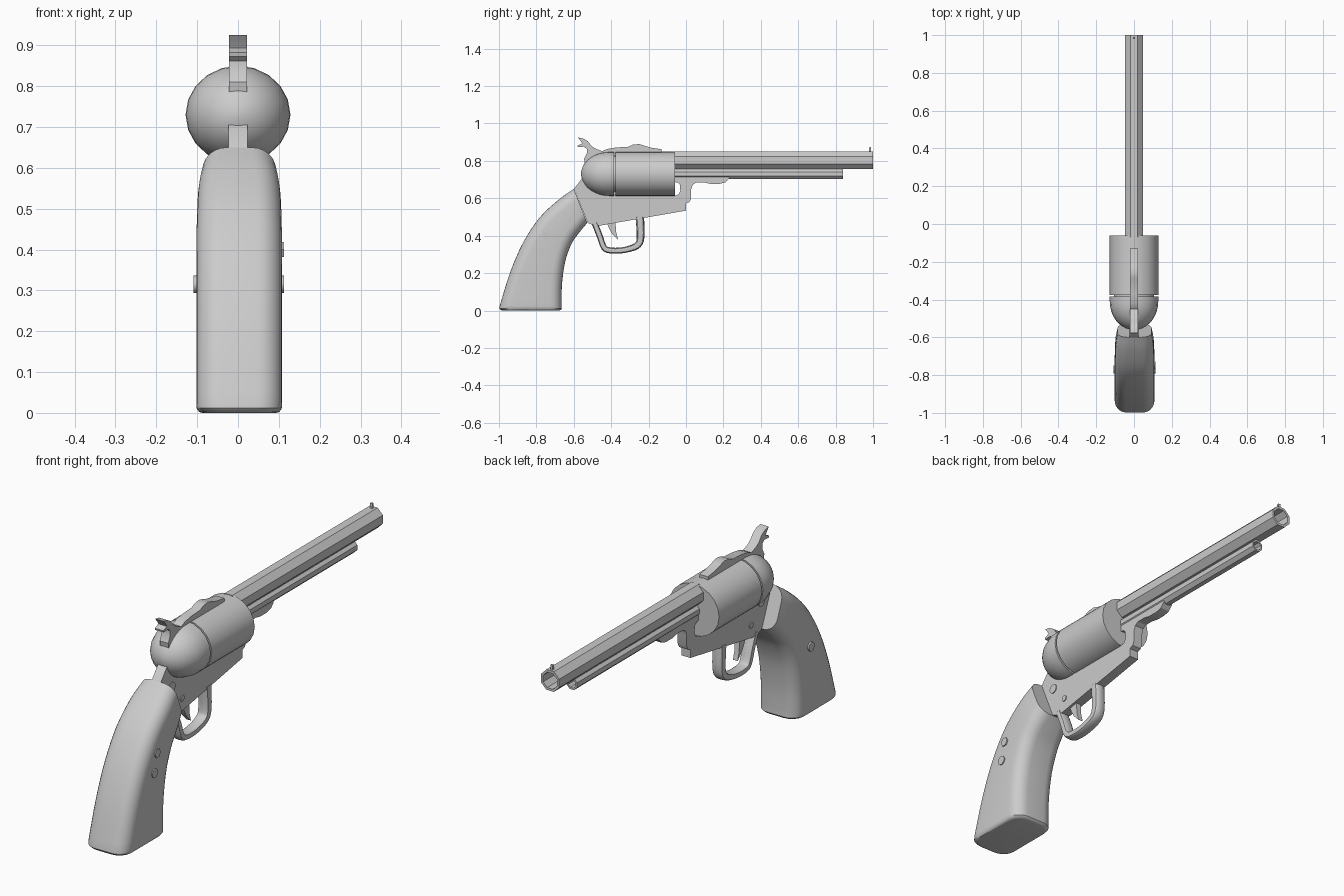
import bpy, bmesh, math
from mathutils import Vector

if "Cube" in bpy.data.objects:
    bpy.data.objects.remove(bpy.data.objects["Cube"])


def finish(name, bm, angle=None, bevel=0):
    bmesh.ops.recalc_face_normals(bm, faces=bm.faces[:])
    me = bpy.data.meshes.new(name)
    bm.to_mesh(me)
    bm.free()
    ob = bpy.data.objects.new(name, me)
    bpy.context.collection.objects.link(ob)
    if bevel:
        m = ob.modifiers.new("bevel", 'BEVEL')
        m.width, m.segments = bevel, 3
        m.limit_method, m.angle_limit = 'ANGLE', math.radians(50)
    if angle:
        bpy.ops.object.select_all(action='DESELECT')
        bpy.context.view_layer.objects.active = ob
        ob.select_set(True)
        bpy.ops.object.shade_smooth_by_angle(angle=math.radians(angle))
    return ob


def loft(rings, name, angle=None, cap=True, loop=False):
    bm = bmesh.new()
    vs = [[bm.verts.new(p) for p in r] for r in rings]
    pairs = list(zip(vs, vs[1:])) + ([(vs[-1], vs[0])] if loop else [])
    for a, b in pairs:
        for i in range(len(a)):
            j = (i + 1) % len(a)
            bm.faces.new((a[i], a[j], b[j], b[i]))
    if cap and not loop:
        bm.faces.new(vs[0])
        bm.faces.new(vs[-1])
    return finish(name, bm, angle)


def lathe_y(name, z, profile, n, sx=1.0, phase=0.0, angle=None, loop=False):
    """Turn (y, radius) points about an axis parallel to y."""
    rings = [[(r * sx * math.cos(phase + math.tau * i / n), y,
               z + r * math.sin(phase + math.tau * i / n)) for i in range(n)]
             for y, r in profile]
    return loft(rings, name, angle, loop=loop)


def plate(name, outline, half, angle=30, bevel=0):
    """Extrude a (y, z) outline symmetrically in x."""
    bm = bmesh.new()
    f = bm.faces.new([bm.verts.new((-half, y, z)) for y, z in outline])
    ext = bmesh.ops.extrude_face_region(bm, geom=[f])
    bmesh.ops.translate(bm, vec=(2 * half, 0, 0),
                        verts=[v for v in ext['geom'] if isinstance(v, bmesh.types.BMVert)])
    return finish(name, bm, angle, bevel)


def spline(pts, steps):
    """Catmull-Rom through tuples of any length."""
    p = [pts[0]] + list(pts) + [pts[-1]]
    out = []
    for k in range(1, len(p) - 2):
        for s in range(steps):
            t = s / steps
            out.append(tuple(0.5 * (2 * b + (c - a) * t + (2 * a - 5 * b + 4 * c - d) * t * t
                                    + (3 * b - a - 3 * c + d) * t ** 3)
                             for a, b, c, d in zip(*p[k - 1:k + 3])))
    return out + [tuple(pts[-1])]


def screw(name, x0, x1, y, z, r, n=12):
    rings = [[(x, y + r * math.cos(math.tau * i / n), z + r * math.sin(math.tau * i / n))
              for i in range(n)] for x in (x0, x1)]
    loft(rings, name, 40)


# octagonal hollow barrel and the loading tube below it
oct_r = 1 / math.cos(math.pi / 8)
for name, z, a, bore, end in (("barrel", 0.804, 0.047, 0.036, 1.0),
                              ("under_tube", 0.729, 0.027, 0.019, 0.84)):
    lathe_y(name, z, [(-0.07, a * oct_r), (end, a * oct_r), (end, bore * oct_r),
                      (-0.07, bore * oct_r)], 8, phase=math.pi / 8, loop=True)

# front sight
plate("front_sight", [(0.978, 0.845), (0.99, 0.845), (0.99, 0.873), (0.98, 0.873)], 0.006)

# cylinder drum and rounded recoil dome behind it
lathe_y("drum", 0.73, [(-0.376, 0.12), (-0.06, 0.12)], 20, sx=1.07, angle=35)
dome = [(-0.384, 0.12)] + [(-0.41 - 0.151 * math.sin(t), 0.12 * math.cos(t))
                           for t in [i * math.pi / 2 / 9 for i in range(9)]]
lathe_y("recoil_dome", 0.73, dome + [(-0.561, 0.006)], 20, sx=1.07, angle=35)
lathe_y("drum_axle", 0.73, [(-0.4, 0.1), (-0.36, 0.1)], 20, sx=1.07, angle=35)

# frame plate with front notch and lug
plate("frame", [(-0.6, 0.65), (-0.525, 0.468), (-0.50, 0.458), (-0.46, 0.454), (0.0, 0.534),
                (0.0, 0.572), (0.018, 0.58), (0.028, 0.6), (0.028, 0.65), (0.036, 0.673),
                (0.055, 0.684), (0.1, 0.684), (0.13, 0.677), (0.18, 0.677), (0.21, 0.685),
                (0.23, 0.705), (0.23, 0.74), (-0.065, 0.74), (-0.065, 0.687), (-0.045, 0.684),
                (-0.033, 0.672), (-0.03, 0.64), (-0.038, 0.622), (-0.056, 0.614),
                (-0.1, 0.614), (-0.3, 0.66), (-0.5, 0.73), (-0.556, 0.705)], 0.023)

# top strap with rear sight hump
plate("top_strap", [(-0.47, 0.83), (-0.45, 0.852), (-0.42, 0.864), (-0.37, 0.872), (-0.31, 0.875),
                    (-0.285, 0.887), (-0.25, 0.89), (-0.225, 0.882), (-0.19, 0.871),
                    (-0.13, 0.862), (-0.13, 0.83)], 0.022)

# hammer with forked spur
plate("hammer", [(-0.578, 0.925), (-0.55, 0.92), (-0.525, 0.905), (-0.505, 0.88), (-0.485, 0.866),
                 (-0.45, 0.852), (-0.45, 0.78), (-0.54, 0.78), (-0.545, 0.81), (-0.53, 0.84),
                 (-0.53, 0.862), (-0.545, 0.876), (-0.578, 0.873), (-0.58, 0.882),
                 (-0.555, 0.893), (-0.562, 0.905)], 0.022)

# trigger guard: rounded strip swept along a U path (y, z)
path = spline([(-0.49, 0.47), (-0.462, 0.40), (-0.44, 0.34), (-0.41, 0.322), (-0.34, 0.322),
               (-0.265, 0.345), (-0.243, 0.39), (-0.247, 0.50)], 4)
rings = []
for i, p in enumerate(path):
    a, b = Vector(path[max(i - 1, 0)]), Vector(path[min(i + 1, len(path) - 1)])
    t = (b - a).normalized()
    w = 0.016 + 0.007 * max(0, i / (len(path) - 1) - 0.6) / 0.4
    ring = []
    for k in range(12):
        c, s = math.cos(math.tau * k / 12), math.sin(math.tau * k / 12)
        u = math.copysign(abs(c) ** 0.6, c) * 0.027
        v = math.copysign(abs(s) ** 0.6, s) * w
        ring.append((u, p[0] - t.y * v, p[1] + t.x * v))
    rings.append(ring)
loft(rings, "trigger_guard", 40)

# trigger
plate("trigger", [(-0.43, 0.49), (-0.412, 0.44), (-0.395, 0.41), (-0.363, 0.378),
                  (-0.374, 0.42), (-0.378, 0.49)], 0.012)

# grip: rounded sections given as back y, z, front y, z, half width
sections = spline([(-0.6, 0.65, -0.528, 0.468, 0.09), (-0.675, 0.597, -0.568, 0.42, 0.1),
                   (-0.78, 0.50, -0.61, 0.36, 0.104), (-0.87, 0.365, -0.645, 0.265, 0.105),
                   (-0.94, 0.205, -0.663, 0.14, 0.105), (-0.996, 0.025, -0.665, 0.022, 0.105)], 4)
sections += [(-0.998, 0.012, -0.664, 0.01, 0.104), (-0.99, 0.002, -0.67, 0.002, 0.098),
             (-0.98, 0.0, -0.68, 0.0, 0.09)]
rings = []
for by, bz, fy, fz, hw in sections:
    back, front = Vector((by, bz)), Vector((fy, fz))
    mid, axis = (back + front) / 2, (front - back).normalized()
    half = (front - back).length / 2
    r = min(0.06, half * 0.6)
    ring = []
    for q in range(4):
        sx, sy = ((1, 1), (-1, 1), (-1, -1), (1, -1))[q]
        for k in range(7):
            a = (q + k / 6) * math.pi / 2
            d = sy * (half - r) + r * math.sin(a)
            ring.append((0.003 + sx * (hw - r) + r * math.cos(a),
                         mid.x + axis.x * d, mid.y + axis.y * d))
    rings.append(ring)
loft(rings, "grip", 40)

# screws on the frame and grip
for s in (1, -1):
    screw("frame_screw_rear", 0, s * 0.027, -0.52, 0.598, 0.022)
    screw("frame_screw_front", 0, s * 0.027, -0.445, 0.517, 0.014)
    screw("grip_screw", 0.05 * s, s * 0.111 + 0.002, -0.77, 0.315, 0.021)
screw("grip_nut", 0.05, 0.113, -0.75, 0.40, 0.021, 6)
